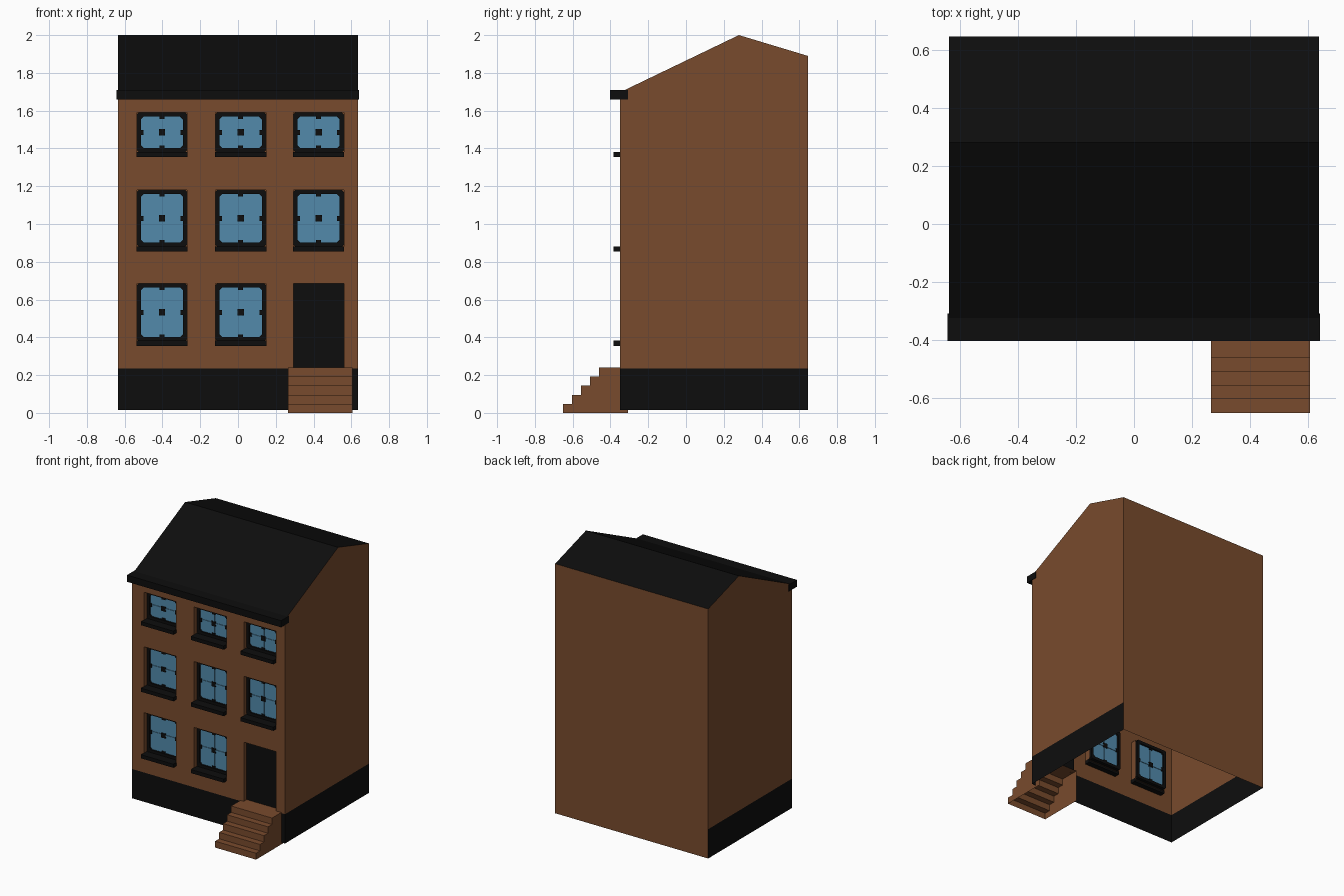
import bpy, bmesh

if "Cube" in bpy.data.objects:
    bpy.data.objects.remove(bpy.data.objects["Cube"])


def material(name, rgb):
    m = bpy.data.materials.new(name)
    m.diffuse_color = (*rgb, 1)
    m.use_nodes = True
    m.node_tree.nodes["Principled BSDF"].inputs["Base Color"].default_value = m.diffuse_color
    return m


BROWN = material("brown_brick", (0.19, 0.07, 0.026))
BLACK = material("black_paint", (0.004, 0.004, 0.004))
BLUE = material("blue_glass", (0.085, 0.255, 0.41))


def finish(name, bm, *mats):
    me = bpy.data.meshes.new(name)
    bm.to_mesh(me)
    bm.free()
    for m in mats:
        me.materials.append(m)
    ob = bpy.data.objects.new(name, me)
    bpy.context.collection.objects.link(ob)
    return ob


def face(bm, pts, mat=0):
    f = bm.faces.new([bm.verts.new(p) for p in pts])
    f.material_index = mat
    return f


def add_box(bm, x0, x1, y0, y1, z0, z1, mat=0):
    vs = bmesh.ops.create_cube(bm, size=1)["verts"]
    for v in vs:
        v.co = (x1 if v.co.x > 0 else x0, y1 if v.co.y > 0 else y0, z1 if v.co.z > 0 else z0)
    for f in {f for v in vs for f in v.link_faces}:
        f.material_index = mat


def box(name, mat, *dims):
    bm = bmesh.new()
    add_box(bm, *dims)
    return finish(name, bm, mat)


W, YF, YB = 0.636, -0.35, 0.645        # half width, front and back planes
Z0, ZP = 0.015, 0.235                  # plinth bottom and top
RIDGE_Y, RIDGE_Z, EAVE_Z, BACK_Z = 0.28, 2.0, 1.697, 1.89
SX0, SX1 = 0.265, 0.605                # steps
YIN = -0.305                           # depth of the window reveals
COLS = [(-0.535, -0.27), (-0.12, 0.148), (0.293, 0.56)]
ROWS = [(0.37, 0.685), (0.87, 1.18), (1.37, 1.59)]

# openings: eight windows and the door
windows = [(*c, *r) for c in COLS for r in ROWS if not (c == COLS[2] and r == ROWS[0])]
door = (*COLS[2], ZP, ROWS[0][1])
openings = windows + [door]

# front wall: grid with the openings left out, plus reveals
bm = bmesh.new()
xs = sorted({-W, W, *[v for c in COLS for v in c]})
zs = sorted({ZP, EAVE_Z, *[v for r in ROWS for v in r]})
for xa, xb in zip(xs, xs[1:]):
    for za, zb in zip(zs, zs[1:]):
        cx, cz = (xa + xb) / 2, (za + zb) / 2
        if not any(o[0] < cx < o[1] and o[2] < cz < o[3] for o in openings):
            face(bm, [(xa, YF, za), (xb, YF, za), (xb, YF, zb), (xa, YF, zb)])
for x0, x1, z0, z1 in openings:
    ring = [(x0, z0), (x1, z0), (x1, z1), (x0, z1)]
    for a, b in zip(ring, ring[1:] + ring[:1]):
        face(bm, [(a[0], YF, a[1]), (a[0], YIN, a[1]), (b[0], YIN, b[1]), (b[0], YF, b[1])])
finish("front_wall", bm, BROWN)

# side and back walls
bm = bmesh.new()
for s in (1, -1):
    pts = [(s * W, YF, ZP), (s * W, YB, ZP), (s * W, YB, BACK_Z),
           (s * W, RIDGE_Y, RIDGE_Z), (s * W, YF, EAVE_Z)]
    face(bm, pts[::s])
face(bm, [(W, YB, Z0), (-W, YB, Z0), (-W, YB, BACK_Z), (W, YB, BACK_Z)])
finish("side_and_back_walls", bm, BROWN)

# plinth on the front and sides, interrupted by the steps
bm = bmesh.new()
for (xa, ya), (xb, yb) in [((-W, YB), (-W, YF)), ((-W, YF), (SX0, YF)),
                           ((SX1, YF), (W, YF)), ((W, YF), (W, YB))]:
    face(bm, [(xa, ya, Z0), (xb, yb, Z0), (xb, yb, ZP), (xa, ya, ZP)])
finish("plinth", bm, BLACK)

# roof slopes
bm = bmesh.new()
prof = [(YF, EAVE_Z), (RIDGE_Y, RIDGE_Z), (YB, BACK_Z)]
for (ya, za), (yb, zb) in zip(prof, prof[1:]):
    face(bm, [(-W, ya, za), (W, ya, za), (W, yb, zb), (-W, yb, zb)])
finish("roof", bm, BLACK)

box("cornice", BLACK, -0.642, 0.64, -0.402, -0.307, 1.66, 1.71)
box("door", BLACK, door[0], door[1], -0.315, -0.305, door[2], door[3])

# entrance steps, open underneath
bm = bmesh.new()
prof = [(-0.65, 0.0)]
for i in range(5):
    h = 0.048 * (i + 1)
    prof += [(prof[-1][0], h), (-0.65 + 0.0475 * (i + 1) if i < 4 else -0.308, h)]
for (ya, za), (yb, zb) in zip(prof, prof[1:]):
    face(bm, [(SX0, ya, za), (SX1, ya, za), (SX1, yb, zb), (SX0, yb, zb)])
side = prof + [(-0.308, 0.0)]
face(bm, [(SX0, y, z) for y, z in side])
face(bm, [(SX1, y, z) for y, z in side[::-1]])
finish("entrance_steps", bm, BROWN)


def chamfered(x0, x1, z0, z1, c):
    return [(x0 + c, z0), (x1 - c, z0), (x1, z0 + c), (x1, z1 - c),
            (x1 - c, z1), (x0 + c, z1), (x0, z1 - c), (x0, z0 + c)]


def window(n, x0, x1, z0, z1):
    box(f"sill_{n}", BLACK, x0 - 0.002, x1 + 0.002, -0.385, -0.31, z0 - 0.015, z0 + 0.012)
    bm = bmesh.new()
    y0, y1, yg, t = -0.318, -0.288, -0.303, 0.022
    # frame ring with cut corners
    z0 += 0.01
    out = chamfered(x0, x1, z0, z1, 0.01)
    inn = chamfered(x0 + t, x1 - t, z0 + t, z1 - t, 0.014)
    for i in range(8):
        j = (i + 1) % 8
        loop = [(out[i], y0), (out[i], y1), (inn[i], y1), (inn[i], y0)]
        nxt = [(out[j], y0), (out[j], y1), (inn[j], y1), (inn[j], y0)]
        for k in range(4):
            m = (k + 1) % 4
            face(bm, [(p[0], y, p[1]) for p, y in (loop[k], loop[m], nxt[m], nxt[k])])
    bmesh.ops.remove_doubles(bm, verts=bm.verts, dist=0.0001)
    bmesh.ops.recalc_face_normals(bm, faces=bm.faces)
    # glass and glazing bars
    xa, xb, za, zb = x0 + t, x1 - t, z0 + t, z1 - t
    cx, cz = (xa + xb) / 2, (za + zb) / 2
    add_box(bm, xa, xb, yg - 0.002, yg + 0.002, za, zb, 1)
    add_box(bm, cx - 0.007, cx + 0.007, yg - 0.006, yg + 0.006, za, zb, 1)
    add_box(bm, xa, xb, yg - 0.006, yg + 0.006, cz - 0.007, cz + 0.007, 1)
    # dark boss where the bars cross, and dark bar ends
    b, e = 0.017, 0.013
    for px, pz, r in [(cx, cz, b), (cx, za, e), (cx, zb, e), (xa, cz, e), (xb, cz, e)]:
        add_box(bm, px - r, px + r, yg - 0.01, yg + 0.01, pz - r, pz + r)
    finish(f"window_{n}", bm, BLACK, BLUE)


for n, w in enumerate(windows, 1):
    window(n, *w)
